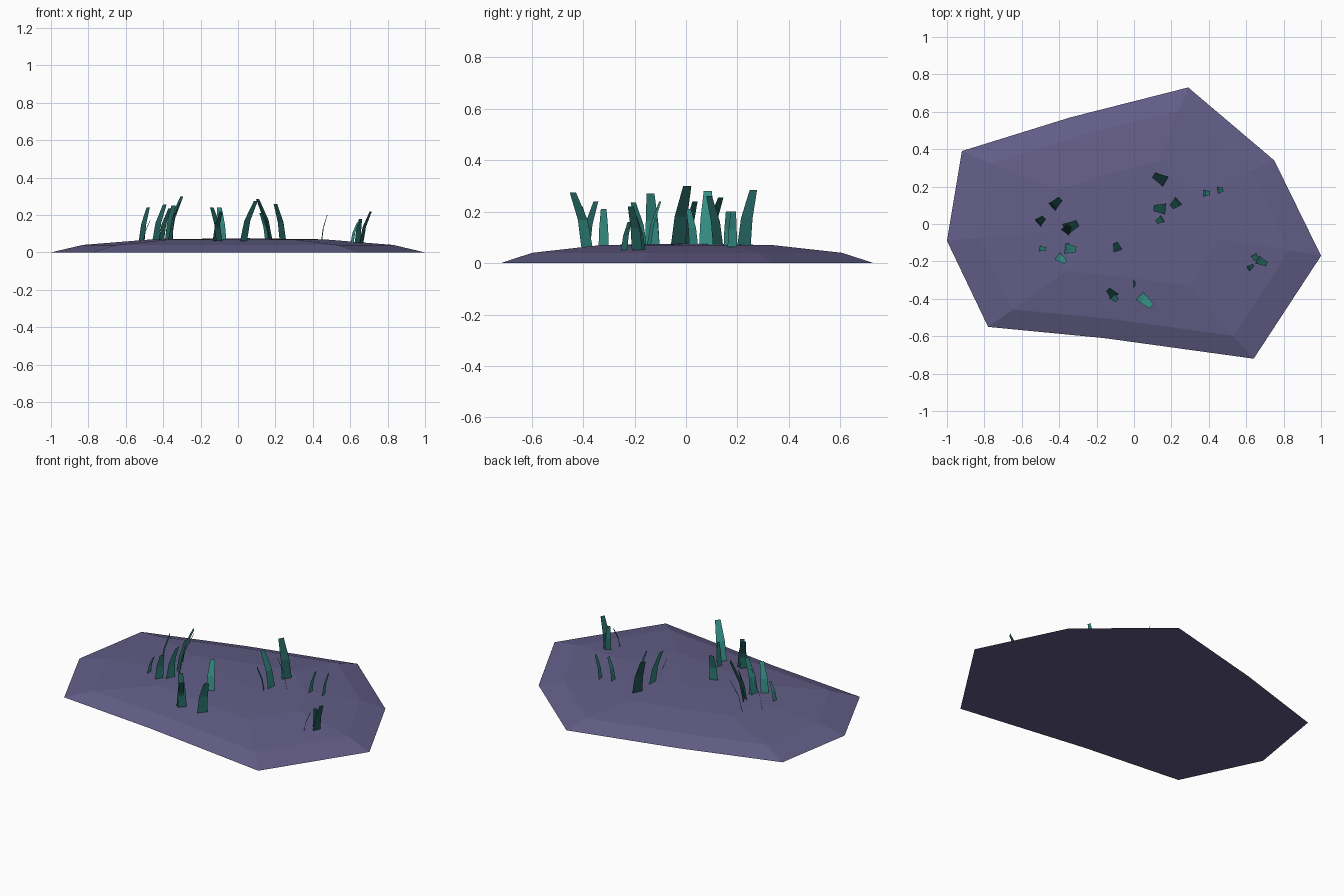
import bpy, bmesh
from mathutils import Vector

if "Cube" in bpy.data.objects:
    bpy.data.objects.remove(bpy.data.objects["Cube"])


def material(name, rgb):
    m = bpy.data.materials.new(name)
    m.diffuse_color = (*rgb, 1)
    m.use_nodes = True
    m.node_tree.nodes["Principled BSDF"].inputs["Base Color"].default_value = m.diffuse_color
    return m


STONE = material("dusky purple", (0.125, 0.112, 0.245))
DARK = material("dark teal", (0.016, 0.11, 0.10))
LIGHT = material("sea teal", (0.035, 0.27, 0.235))


def finish(bm, name, mat):
    mesh = bpy.data.meshes.new(name)
    bm.to_mesh(mesh)
    bm.free()
    mesh.materials.append(mat)
    ob = bpy.data.objects.new(name, mesh)
    bpy.context.collection.objects.link(ob)
    return ob


# Low mound: one outline repeated as shrinking rings
outline = [(0.29, 0.73), (-0.34, 0.57), (-0.92, 0.39), (-1.0, -0.09), (-0.78, -0.55),
           (-0.16, -0.61), (0.64, -0.72), (1.0, -0.17), (0.75, 0.34)]
bm = bmesh.new()
rings = [[bm.verts.new((x * s, y * s, z)) for x, y in outline]
         for s, z in ((1, 0), (0.83, 0.04), (0.46, 0.07))]
n = len(outline)
bm.faces.new(rings[0][::-1])
for lo, hi in zip(rings, rings[1:]):
    for i in range(n):
        j = (i + 1) % n
        bm.faces.new((lo[i], lo[j], hi[j], hi[i]))
peak = bm.verts.new((0.05, 0, 0.076))
for i in range(n):
    bm.faces.new((rings[-1][i], rings[-1][(i + 1) % n], peak))
finish(bm, "mound", STONE)


# Grass blade: thin tapered strip bending from its base towards its tip
def blade(k, bx, by, tx, ty, top, mat):
    base, tip = Vector((bx, by)), Vector((tx, ty))
    lean = tip - base
    side = Vector((-lean.y, lean.x)).normalized()
    z0 = 0.05 if bx > 0.55 else 0.062
    w = 0.27 * (top - z0)
    bm = bmesh.new()
    prev = None
    for t, bend, taper in ((0, 0, 1), (0.5, 0.3, 0.86), (1, 1, 0.55)):
        c = base + lean * bend
        z = z0 + (top - z0) * t
        row = [bm.verts.new((*(c + side * s * w * taper / 2), z)) for s in (-1, 1)]
        if prev:
            bm.faces.new((prev[0], prev[1], row[1], row[0]))
        prev = row
    finish(bm, f"grass_blade_{k}", mat)


# base x, base y, tip x, tip y, tip height
dark_blades = [
    (.17, .225, .105, .262, .285), (.24, .125, .20, .09, .26),
    (-.10, -.39, -.14, -.35, .24), (-.12, -.38, -.09, -.41, .22),
    (-.44, .09, -.392, .135, .255), (-.515, .005, -.48, .035, .24),
    (-.37, -.03, -.30, .005, .30), (-.37, -.045, -.345, -.01, .25),
    (.64, -.165, .655, -.195, .18), (.66, -.19, .71, -.215, .22),
]
light_blades = [
    (.17, .08, .105, .085, .28), (.155, .03, .12, .01, .21),
    (.37, .165, .405, .165, .20), (.447, .18, .477, .184, .20),
    (-.085, -.145, -.10, -.10, .24), (-.002, -.32, .008, -.32, .21),
    (.03, -.385, .095, -.44, .275), (-.505, -.13, -.47, -.135, .17),
    (-.37, -.13, -.31, -.138, .27), (-.36, -.12, -.34, -.13, .21),
    (-.41, -.17, -.365, -.205, .235), (.61, -.24, .64, -.22, .16),
]
k = 0
for mat, blades in ((DARK, dark_blades), (LIGHT, light_blades)):
    for b in blades:
        k += 1
        blade(k, *b, mat)
